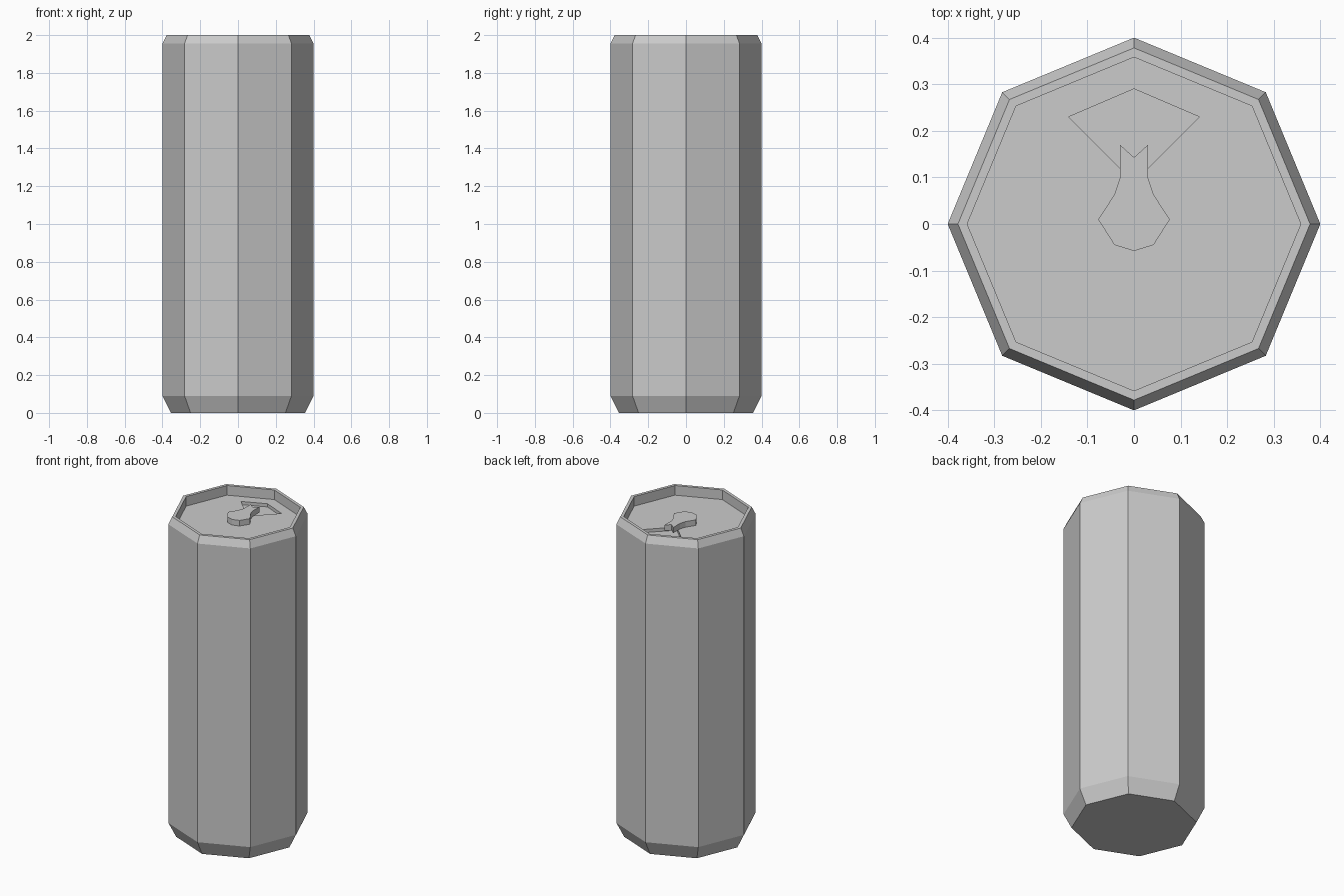
import bpy, bmesh
from math import cos, sin, pi

cube = bpy.data.objects.get("Cube")
if cube:
    bpy.data.objects.remove(cube, do_unlink=True)

SIDES = 8
LID_Z = 1.94

metal = bpy.data.materials.new("plain_grey")
metal.use_nodes = True
grey = (0.6, 0.6, 0.6, 1)
metal.diffuse_color = grey
metal.node_tree.nodes["Principled BSDF"].inputs["Base Color"].default_value = grey


def finish(name, bm):
    bmesh.ops.recalc_face_normals(bm, faces=bm.faces)
    mesh = bpy.data.meshes.new(name)
    bm.to_mesh(mesh)
    bm.free()
    mesh.materials.append(metal)
    obj = bpy.data.objects.new(name, mesh)
    bpy.context.collection.objects.link(obj)
    return obj


def lathe(name, profile):
    """Closed faceted solid from (radius, height) rings."""
    bm = bmesh.new()
    rings = [[bm.verts.new((r * cos(2 * pi * i / SIDES), r * sin(2 * pi * i / SIDES), z))
              for i in range(SIDES)] for r, z in profile]
    for low, high in zip(rings, rings[1:]):
        for i in range(SIDES):
            j = (i + 1) % SIDES
            bm.faces.new((low[i], low[j], high[j], high[i]))
    bm.faces.new(rings[0])
    bm.faces.new(rings[-1])
    return finish(name, bm)


def plate(name, half, bottom, top):
    """Extruded outline, mirrored across x; half runs from front to back."""
    outline = half + [(-x, y) for x, y in reversed(half) if x > 0]
    bm = bmesh.new()
    face = bm.faces.new([bm.verts.new((x, y, bottom)) for x, y in outline])
    grown = bmesh.ops.extrude_face_region(bm, geom=[face])["geom"]
    moved = [v for v in grown if isinstance(v, bmesh.types.BMVert)]
    bmesh.ops.translate(bm, verts=moved, vec=(0, 0, top - bottom))
    return finish(name, bm)


# Can shell with chamfered ends, narrow rim and sunken lid
can = lathe("can_body", [(0.355, 0), (0.4, 0.09), (0.4, 1.955), (0.378, 2),
                         (0.358, 2), (0.358, LID_Z)])

# Shallow mouth pressed into the lid
cutter = plate("mouth_cutter", [(0, 0.09), (0.14, 0.23), (0, 0.29)], LID_Z - 0.02, LID_Z + 0.03)
cutter.hide_render = True
cut = can.modifiers.new("mouth", "BOOLEAN")
cut.operation = "DIFFERENCE"
cut.solver = "EXACT"
cut.object = cutter
bpy.context.view_layer.objects.active = can
bpy.ops.object.modifier_apply(modifier=cut.name)
bpy.data.objects.remove(cutter, do_unlink=True)

# Pull tab with a rounded grip and a notched neck
plate("pull_tab", [(0, -0.058), (0.042, -0.045), (0.077, 0.01), (0.042, 0.063),
                   (0.03, 0.1), (0.03, 0.17), (0, 0.143)], LID_Z, LID_Z + 0.035)
